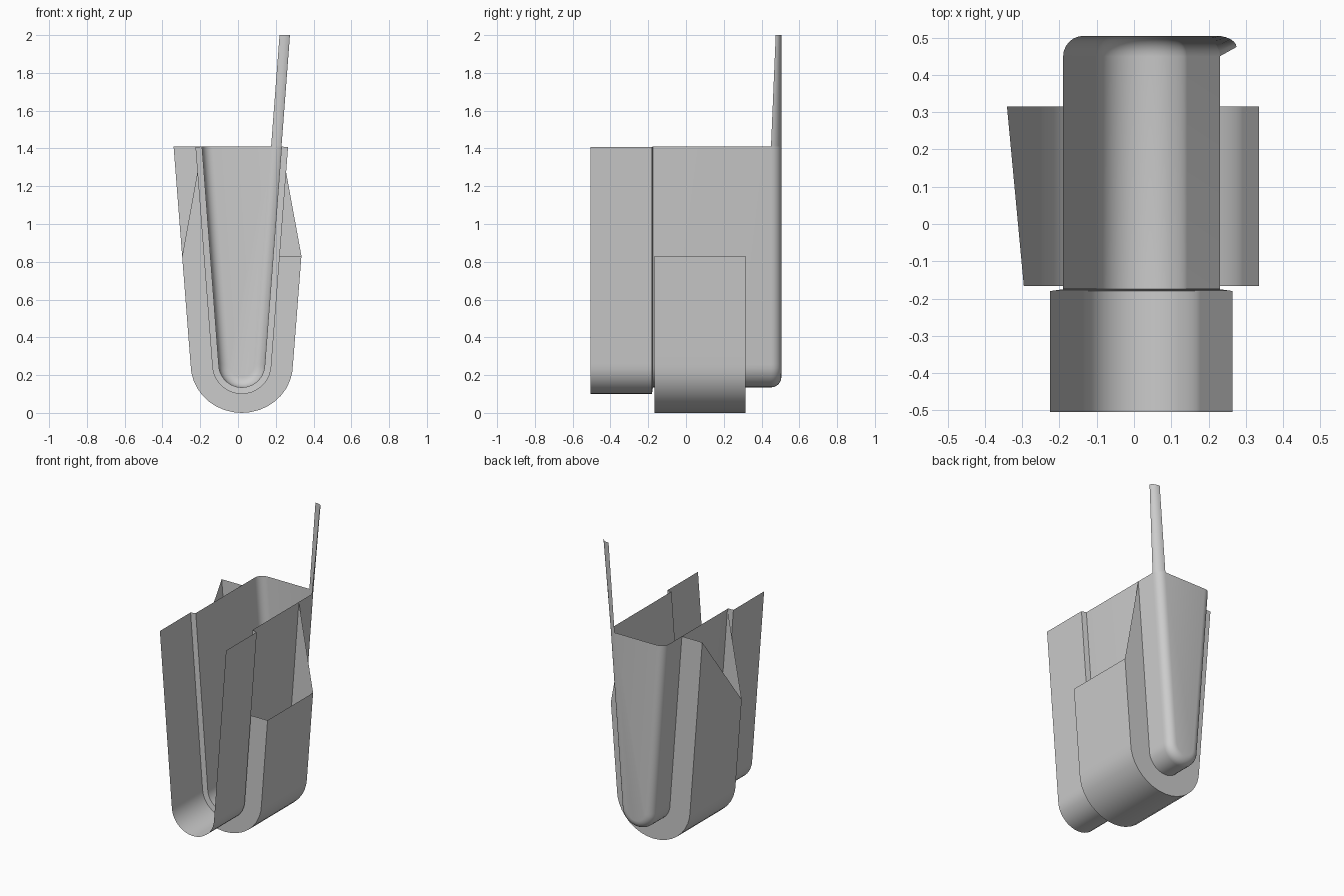
import bpy, bmesh
from math import sin, cos, pi

if "Cube" in bpy.data.objects:
    bpy.data.objects.remove(bpy.data.objects["Cube"])

CX, CZ = 0.02, 0.257      # shared centre of the U-shaped cross-sections
TOP = 1.41
SEG = 18


def u_ring(y, rx, rz, slope, top):
    """U profile at depth y: left wall top, round bottom, right wall top."""
    half = rx + slope * (top - CZ)
    arc = [(CX - rx * cos(pi * i / SEG), y, CZ - rz * sin(pi * i / SEG))
           for i in range(SEG + 1)]
    return [(CX - half, y, top)] + arc + [(CX + half, y, top)]


def build(name, rings, extra=(), cap=False):
    """Loft open rings in order, then add extra faces given as point lists."""
    bm = bmesh.new()
    rows = [[bm.verts.new(p) for p in r] for r in rings]
    for a, b in zip(rows, rows[1:]):
        for i in range(len(a) - 1):
            bm.faces.new((a[i], a[i + 1], b[i + 1], b[i]))
    if cap:
        bm.faces.new(rows[-1])
    for pts in extra:
        bm.faces.new([bm.verts.new(p) for p in pts])
    bmesh.ops.remove_doubles(bm, verts=bm.verts, dist=1e-5)
    bmesh.ops.recalc_face_normals(bm, faces=bm.faces)
    me = bpy.data.meshes.new(name)
    bm.to_mesh(me)
    bm.free()
    ob = bpy.data.objects.new(name, me)
    bpy.context.collection.objects.link(ob)
    bpy.context.view_layer.objects.active = ob
    ob.select_set(True)
    bpy.ops.object.shade_smooth_by_angle(angle=0.6)
    ob.select_set(False)


def inner(y, inset=0.0, top=TOP):
    return u_ring(y, 0.122 - inset, 0.122 - inset, 0.0765, top)


def collar(y):
    return u_ring(y, 0.157, 0.157, 0.0765, TOP - 0.003)


def saddle(y, top):
    return u_ring(y, 0.271, 0.257, 0.078, top)


# Trough: wide front collar, step, narrower body, rounded closed back
R = 0.055
corner = [(R * (1 - cos(a)), 0.45 + R * sin(a))
          for a in (pi / 2 * i / 6 for i in range(7))]
build("trough", [collar(-0.505), collar(-0.18), inner(-0.175)]
      + [inner(y, d) for d, y in corner], cap=True)

# Saddle wrapped around the body, with end walls and gusset triangles
F, B, MID = -0.167, 0.315, 0.83
of, ob_ = saddle(F, MID), saddle(B, MID)
nf, nb = inner(F, 0, MID), inner(B, 0, MID)
left_tip = saddle(B, TOP)[0]
build("saddle", [nf, of, ob_, nb], extra=[
    (of[0], ob_[0], left_tip),                       # raised left panel
    (ob_[0], nb[0], inner(B)[0], left_tip),          # back left end wall
    (of[0], nf[0], inner(F)[0]),                     # front left gusset
    (ob_[-1], nb[-1], inner(B)[-1]),                 # back right gusset
])

# Tall strip continuing the back right corner upward
low = [(inner(y, d)[-1][0], y, TOP) for d, y in corner]
high = [(0.275 - d, 0.475 + (y - 0.45) * 0.03 / R, 2.0) for d, y in corner]
build("corner_strip", [low, high])
